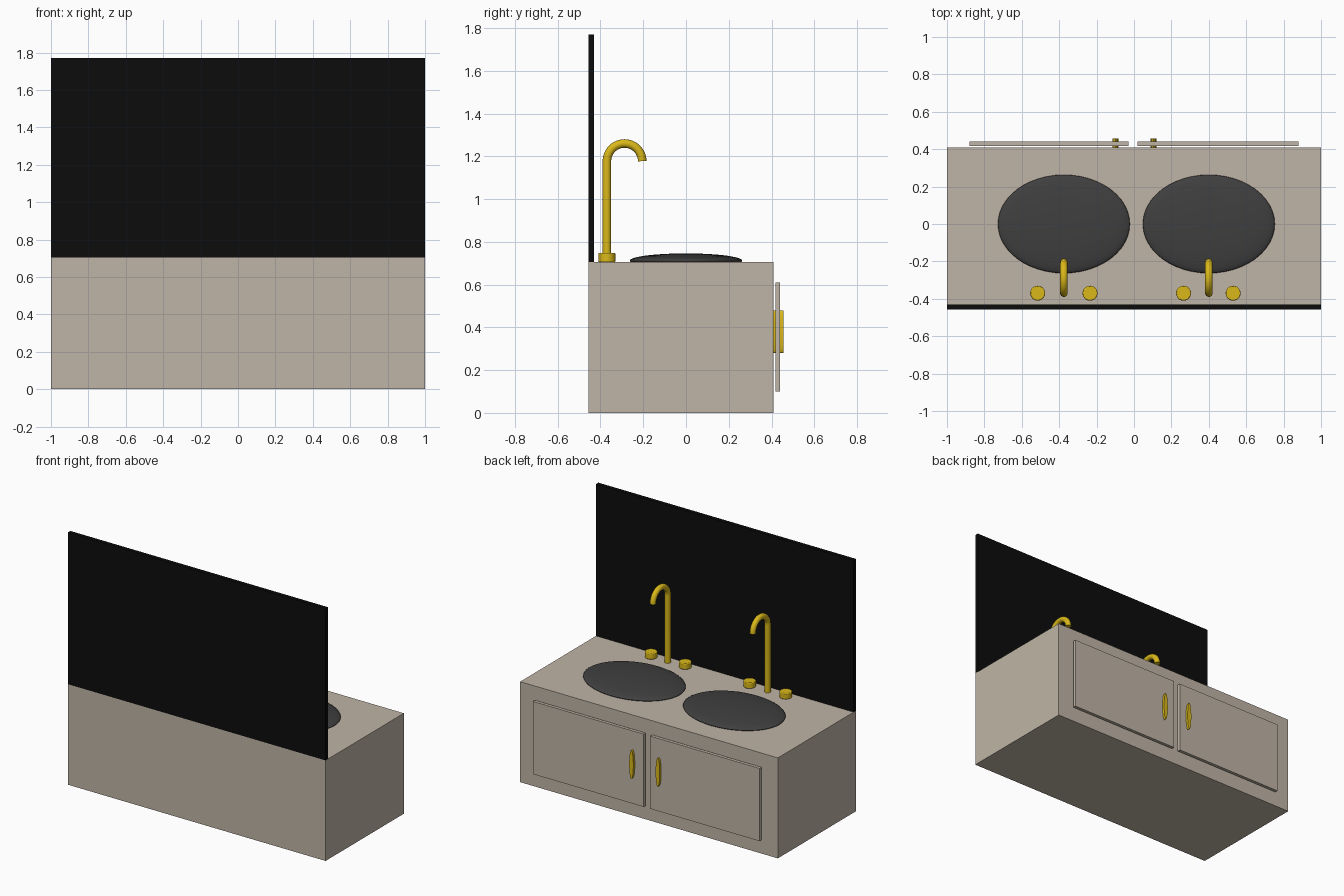
import bpy, math
from mathutils import Matrix

if "Cube" in bpy.data.objects:
    bpy.data.objects.remove(bpy.data.objects["Cube"])


def material(name, rgb):
    m = bpy.data.materials.new(name)
    m.diffuse_color = (*rgb, 1)
    m.use_nodes = True
    m.node_tree.nodes["Principled BSDF"].inputs["Base Color"].default_value = m.diffuse_color
    return m


STONE = material("beige_stone", (0.53, 0.46, 0.385))
GOLD = material("gold", (0.70, 0.48, 0.01))
GREY = material("dark_grey", (0.05, 0.05, 0.05))
BLACK = material("black", (0.0035, 0.0035, 0.0035))


def finish(name, mat, smooth=False, angle=40):
    ob = bpy.context.object
    ob.name = name
    ob.data.materials.append(mat)
    if smooth:
        bpy.ops.object.shade_smooth_by_angle(angle=math.radians(angle))
    return ob


def box(name, mat, x0, x1, y0, y1, z0, z1):
    bpy.ops.mesh.primitive_cube_add(size=1)
    ob = finish(name, mat)
    ob.data.transform(Matrix.Translation(((x0 + x1) / 2, (y0 + y1) / 2, (z0 + z1) / 2))
                      @ Matrix.Diagonal((x1 - x0, y1 - y0, z1 - z0, 1)))
    return ob


TOP = 0.705

# cabinet and mirror panel
box("cabinet", STONE, -1, 1, -0.457, 0.41, 0, TOP)
box("mirror", BLACK, -1, 1, -0.457, -0.43, TOP, 1.77)

# doors, standing just clear of the cabinet
box("door_left", STONE, -0.88, -0.03, 0.418, 0.44, 0.10, 0.61)
box("door_right", STONE, 0.02, 0.88, 0.418, 0.44, 0.10, 0.61)

# oval door handles
for side, x in (("left", -0.10), ("right", 0.105)):
    bpy.ops.mesh.primitive_cylinder_add(vertices=32, radius=1, depth=1)
    ob = finish("handle_" + side, GOLD)
    ob.data.transform(Matrix.Translation((x, 0.4325, 0.38))
                      @ Matrix.Diagonal((0.016, 0.049, 0.1, 1))
                      @ Matrix.Rotation(math.pi / 2, 4, 'X'))
    bpy.ops.object.shade_smooth_by_angle(angle=math.radians(40))


def faucet(name, x):
    # upright pipe with a half-circle spout
    r = 0.0825
    pts = [(x, -0.37, TOP)]
    for i in range(25):
        a = math.pi * (1 - i / 24)
        pts.append((x, -0.2875 + r * math.cos(a), 1.1775 + r * math.sin(a)))
    cu = bpy.data.curves.new(name, 'CURVE')
    cu.dimensions = '3D'
    cu.bevel_depth = 0.02
    cu.bevel_resolution = 6
    cu.use_fill_caps = True
    sp = cu.splines.new('POLY')
    sp.points.add(len(pts) - 1)
    for p, co in zip(sp.points, pts):
        p.co = (*co, 1)
    ob = bpy.data.objects.new(name, cu)
    bpy.context.collection.objects.link(ob)
    bpy.ops.object.select_all(action='DESELECT')
    ob.select_set(True)
    bpy.context.view_layer.objects.active = ob
    bpy.ops.object.convert(target='MESH')
    finish(name, GOLD, True)


# basins, faucets and taps
for side, x, taps in (("left", -0.375, (-0.515, -0.235)),
                      ("right", 0.40, (0.265, 0.53))):
    bpy.ops.mesh.primitive_uv_sphere_add(segments=48, ring_count=24, radius=1)
    ob = finish("basin_" + side, GREY, True)
    ob.data.transform(Matrix.Translation((x, 0, 0.712))
                      @ Matrix.Diagonal((0.353, 0.263, 0.034, 1)))
    faucet("faucet_" + side, x)
    for i, tx in enumerate(taps):
        bpy.ops.mesh.primitive_cylinder_add(vertices=32, radius=0.04, depth=0.043)
        ob = finish(f"tap_{side}_{i + 1}", GOLD, True, 60)
        ob.data.transform(Matrix.Translation((tx, -0.37, TOP + 0.0215)))
        bev = ob.modifiers.new("rounded_rim", 'BEVEL')
        bev.width = 0.005
        bev.segments = 2
